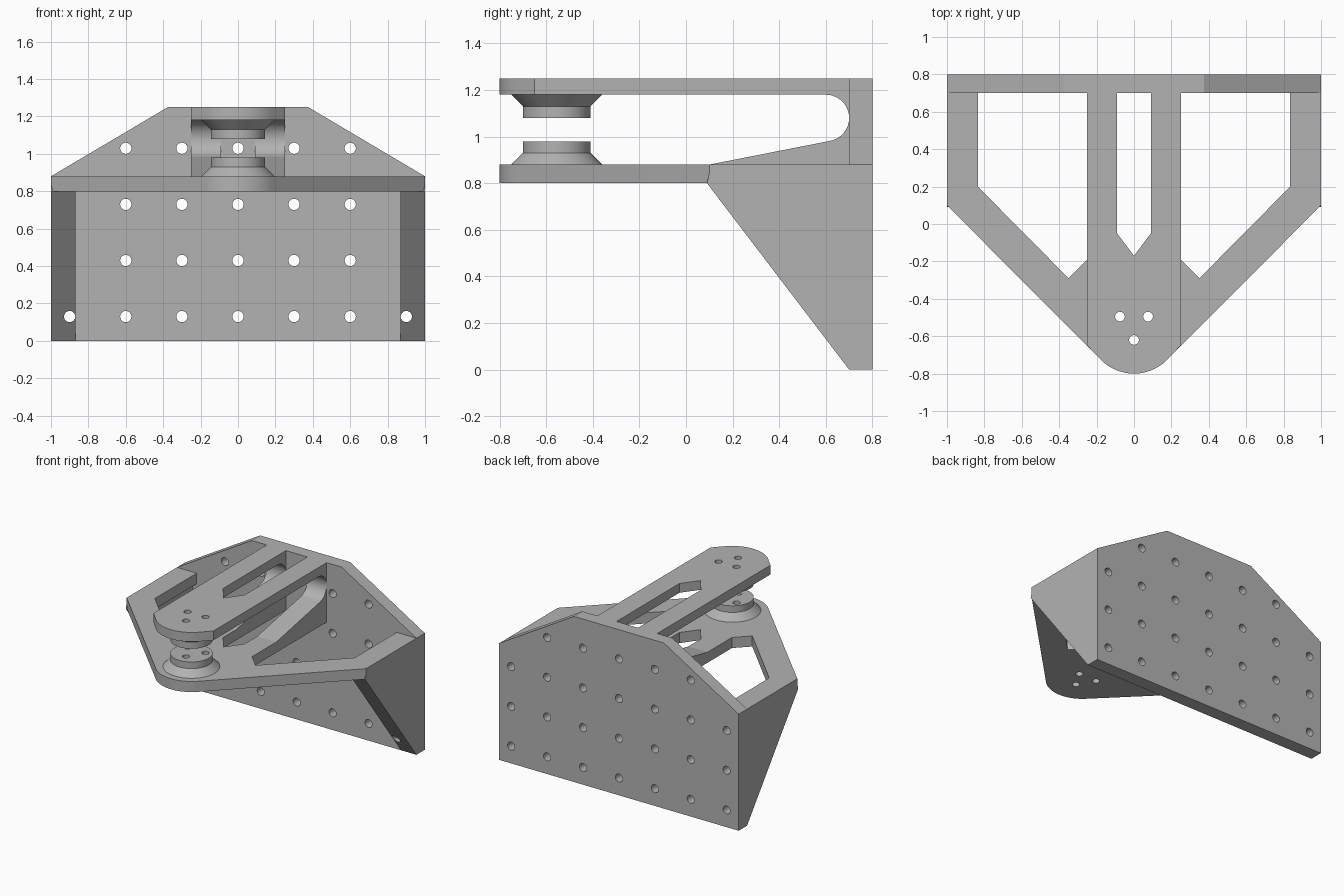
import bpy, bmesh
from math import sin, cos, pi, radians
from mathutils import Matrix, Vector

cube = bpy.data.objects.get("Cube")
if cube:
    bpy.data.objects.remove(cube, do_unlink=True)

grey = bpy.data.materials.new("plain grey")
grey.use_nodes = True
grey.diffuse_color = (0.45, 0.45, 0.45, 1)
grey.node_tree.nodes["Principled BSDF"].inputs["Base Color"].default_value = (0.45, 0.45, 0.45, 1)


def finish(name, bm):
    bmesh.ops.recalc_face_normals(bm, faces=bm.faces)
    mesh = bpy.data.meshes.new(name)
    bm.to_mesh(mesh)
    bm.free()
    mesh.materials.append(grey)
    ob = bpy.data.objects.new(name, mesh)
    bpy.context.collection.objects.link(ob)
    return ob


def prism(name, pts, axis, lo, hi):
    """Extrude a 2D outline along an axis."""
    place = {"x": lambda a, b, t: (t, a, b),
             "y": lambda a, b, t: (a, t, b),
             "z": lambda a, b, t: (a, b, t)}[axis]
    bm = bmesh.new()
    face = bm.faces.new([bm.verts.new(place(a, b, lo)) for a, b in pts])
    new = bmesh.ops.extrude_face_region(bm, geom=[face])["geom"]
    bmesh.ops.translate(bm, vec=Vector(place(0, 0, hi - lo)),
                        verts=[v for v in new if isinstance(v, bmesh.types.BMVert)])
    return finish(name, bm)


def drills(name, centres, radius, depth, turn=Matrix()):
    """Several round cutters in one mesh."""
    bm = bmesh.new()
    for c in centres:
        bmesh.ops.create_cone(bm, cap_ends=True, segments=24, radius1=radius, radius2=radius,
                              depth=depth, matrix=Matrix.Translation(c) @ turn)
    ob = finish(name, bm)
    ob.hide_render = True
    return ob


def combine(ob, other, operation, keep=False):
    mod = ob.modifiers.new("combine", "BOOLEAN")
    mod.object, mod.operation, mod.solver = other, operation, "EXACT"
    bpy.context.view_layer.objects.active = ob
    bpy.ops.object.modifier_apply(modifier=mod.name)
    if not keep:
        bpy.data.objects.remove(other, do_unlink=True)


def arc(cx, cy, r, start, end, n):
    steps = [radians(start + (end - start) * i / n) for i in range(n + 1)]
    return [(cx + r * cos(a), cy + r * sin(a)) for a in steps]


def mirrored(pts):
    return [(-x, y) for x, y in pts]


# Outlines shared by the shelf and the upper arm
nose = arc(0, -0.55, 0.25, 225, 315, 24)
slot = [(-0.09, 0.70), (-0.09, -0.05), (0, -0.17), (0.09, -0.05), (0.09, 0.70)]
window = [(0.25, 0.70), (0.25, -0.19), (0.35, -0.29), (0.835, 0.20), (0.835, 0.70)]

# Back plate joined with shelf and side gussets
body = prism("bracket_body", [(-1, 0), (1, 0), (1, 0.88), (0.375, 1.25), (-0.375, 1.25), (-1, 0.88)],
             "y", 0.70, 0.80)
shelf = prism("shelf", [(-1, 0.75), (-1, 0.10)] + nose + [(1, 0.10), (1, 0.75)], "z", 0.80, 0.88)
for cut in (slot, window, mirrored(window)):
    combine(shelf, prism("shelf_cutter", cut, "z", 0.7, 1.0), "DIFFERENCE")
combine(body, shelf, "UNION")
for lo, hi in ((-1, -0.87), (0.87, 1)):
    gusset = prism("gusset", [(0.75, 0), (0.70, 0), (0.09, 0.80), (0.10, 0.84), (0.75, 0.84)], "x", lo, hi)
    combine(body, gusset, "UNION")

# Grid of mounting holes through the plate
spots = [(0.3 * i, 0.70, 0.13 + 0.3 * j) for i in range(-3, 4) for j in range(4)
         if not (abs(i) == 3 and j == 3)]
combine(body, drills("mount_drill", spots, 0.03, 0.40, Matrix.Rotation(pi / 2, 4, "X")), "DIFFERENCE")

# Upper arm with rounded throat and sloping foot
throat = arc(0.60, 1.08, 0.10, 90, -79, 20)
arm = prism("upper_arm", [(0.70, 1.25), (-0.9, 1.25), (-0.9, 1.18)] + throat + [(0.10, 0.88), (0.70, 0.88)],
            "x", -0.3, 0.3)
combine(arm, prism("arm_outline", [(-0.25, 0.70), (-0.25, -0.65)] + nose + [(0.25, -0.65), (0.25, 0.70)],
                   "z", 0.8, 1.4), "INTERSECT")
combine(arm, prism("slot_cutter", slot, "z", 0.8, 1.4), "DIFFERENCE")


# Facing pair of flared bosses
def boss(name, base, way):
    bm = bmesh.new()
    rings = []
    for r, h in ((0.195, 0), (0.145, 0.05), (0.145, 0.10)):
        rings.append([bm.verts.new((x, y, base + way * h)) for x, y in arc(0, -0.555, r, 0, 352.5, 47)])
    for a, b in zip(rings, rings[1:]):
        for i in range(48):
            j = (i + 1) % 48
            bm.faces.new((a[i], a[j], b[j], b[i]))
    bm.faces.new(rings[0])
    bm.faces.new(rings[-1])
    return finish(name, bm)


parts = [body, arm, boss("lower_boss", 0.88, 1), boss("upper_boss", 1.18, -1)]

# Three pivot bolt holes through arm, bosses and shelf
pivot = drills("pivot_drill", [(-0.075, -0.495, 1), (0.075, -0.495, 1), (0, -0.62, 1)], 0.026, 1)
for ob in parts:
    combine(ob, pivot, "DIFFERENCE", keep=True)
bpy.data.objects.remove(pivot, do_unlink=True)

# Merge flat faces and shade the rounds smoothly
for ob in parts:
    bm = bmesh.new()
    bm.from_mesh(ob.data)
    bmesh.ops.remove_doubles(bm, verts=bm.verts, dist=0.0001)
    bmesh.ops.dissolve_limit(bm, angle_limit=radians(0.5), verts=bm.verts, edges=bm.edges)
    bm.to_mesh(ob.data)
    bm.free()
    bpy.ops.object.select_all(action="DESELECT")
    ob.select_set(True)
    bpy.context.view_layer.objects.active = ob
    bpy.ops.object.shade_smooth_by_angle(angle=radians(30))
